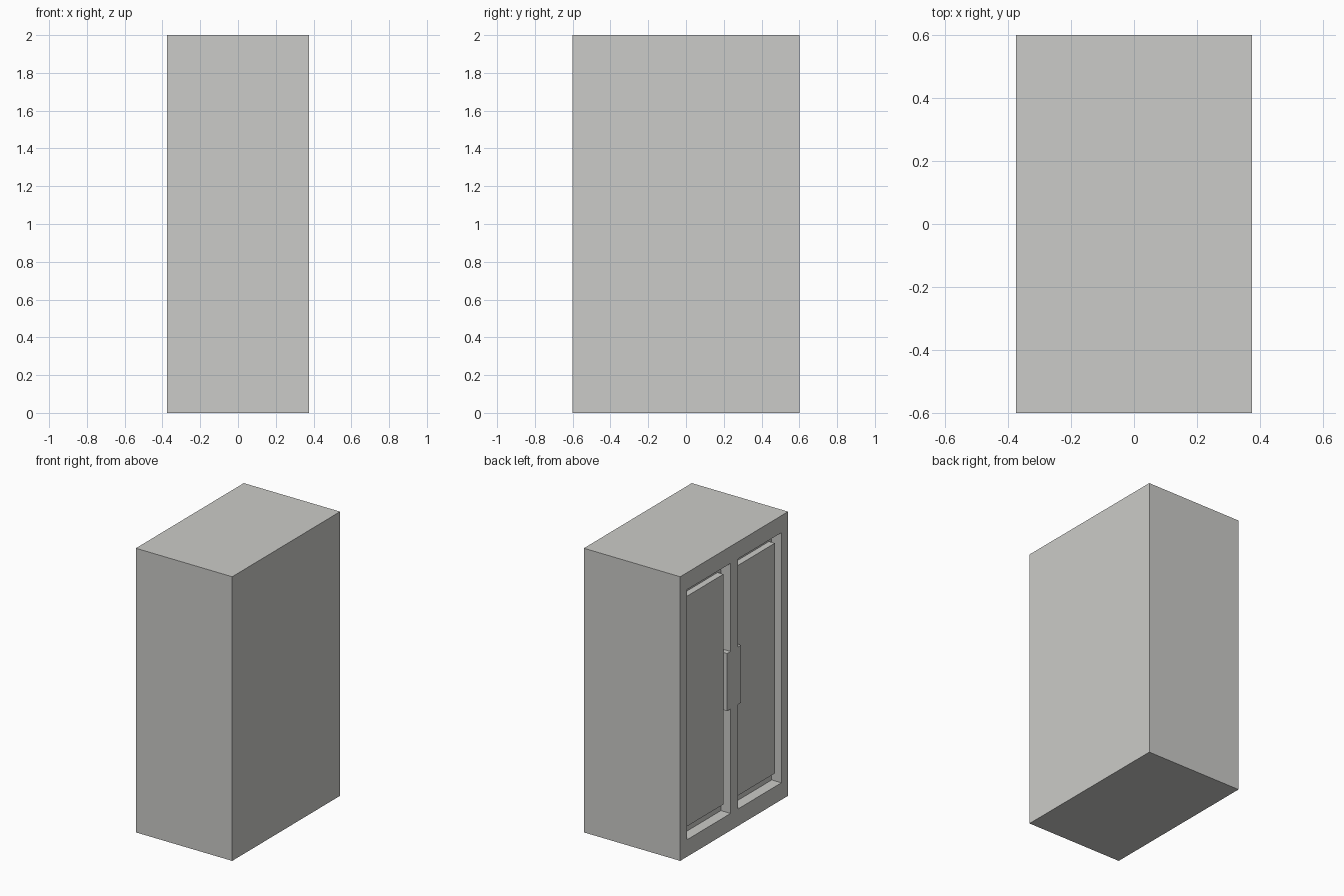
import bpy
import bmesh

default = bpy.data.objects.get("Cube")
if default:
    bpy.data.objects.remove(default, do_unlink=True)

# Overall size and door layout
X, Y, H = 0.375, 0.6, 2.0
DEPTH = 0.075
INNER, OUTER = 0.04, 0.525
LOW, HIGH = 0.12, 1.88
GRIP, GRIP_LOW, GRIP_HIGH = 0.078, 0.855, 1.26

grey = bpy.data.materials.new("warm_grey")
grey.use_nodes = True
colour = (0.6, 0.6, 0.58, 1)
grey.diffuse_color = colour
grey.node_tree.nodes["Principled BSDF"].inputs["Base Color"].default_value = colour


def prism(name, outline, x0, x1):
    """Extrude a (y, z) outline from x0 to x1."""
    bm = bmesh.new()
    face = bm.faces.new([bm.verts.new((x0, y, z)) for y, z in outline])
    extruded = bmesh.ops.extrude_face_region(bm, geom=[face])["geom"]
    verts = [v for v in extruded if isinstance(v, bmesh.types.BMVert)]
    bmesh.ops.translate(bm, verts=verts, vec=(x1 - x0, 0, 0))
    bmesh.ops.recalc_face_normals(bm, faces=bm.faces)
    mesh = bpy.data.meshes.new(name)
    bm.to_mesh(mesh)
    bm.free()
    mesh.materials.append(grey)
    obj = bpy.data.objects.new(name, mesh)
    bpy.context.collection.objects.link(obj)
    return obj


def rect(y0, y1, z0, z1):
    return [(y0, z0), (y1, z0), (y1, z1), (y0, z1)]


# Cabinet body
cabinet = prism("cabinet_body", rect(-Y, Y, 0, H), -X, X)

# Door recesses, notched so a flush handle block stays on the centre post
recess = [(INNER, LOW), (OUTER, LOW), (OUTER, HIGH), (INNER, HIGH),
          (INNER, GRIP_HIGH), (GRIP, GRIP_HIGH), (GRIP, GRIP_LOW), (INNER, GRIP_LOW)]
for side in (1, -1):
    cutter = prism("recess_cutter", [(side * y, z) for y, z in recess], -X - 0.1, -X + DEPTH)
    cutter.hide_render = True
    cut = cabinet.modifiers.new("recess", 'BOOLEAN')
    cut.operation = 'DIFFERENCE'
    cut.solver = 'EXACT'
    cut.object = cutter
    bpy.context.view_layer.objects.active = cabinet
    bpy.ops.object.modifier_apply(modifier=cut.name)
    bpy.data.objects.remove(cutter, do_unlink=True)

# Raised door panels inside the recesses
for name, side in (("back_door_panel", 1), ("front_door_panel", -1)):
    prism(name, rect(side * 0.076, side * (OUTER - 0.03), LOW + 0.07, HIGH - 0.07),
          -X + 0.03, -X + DEPTH)
